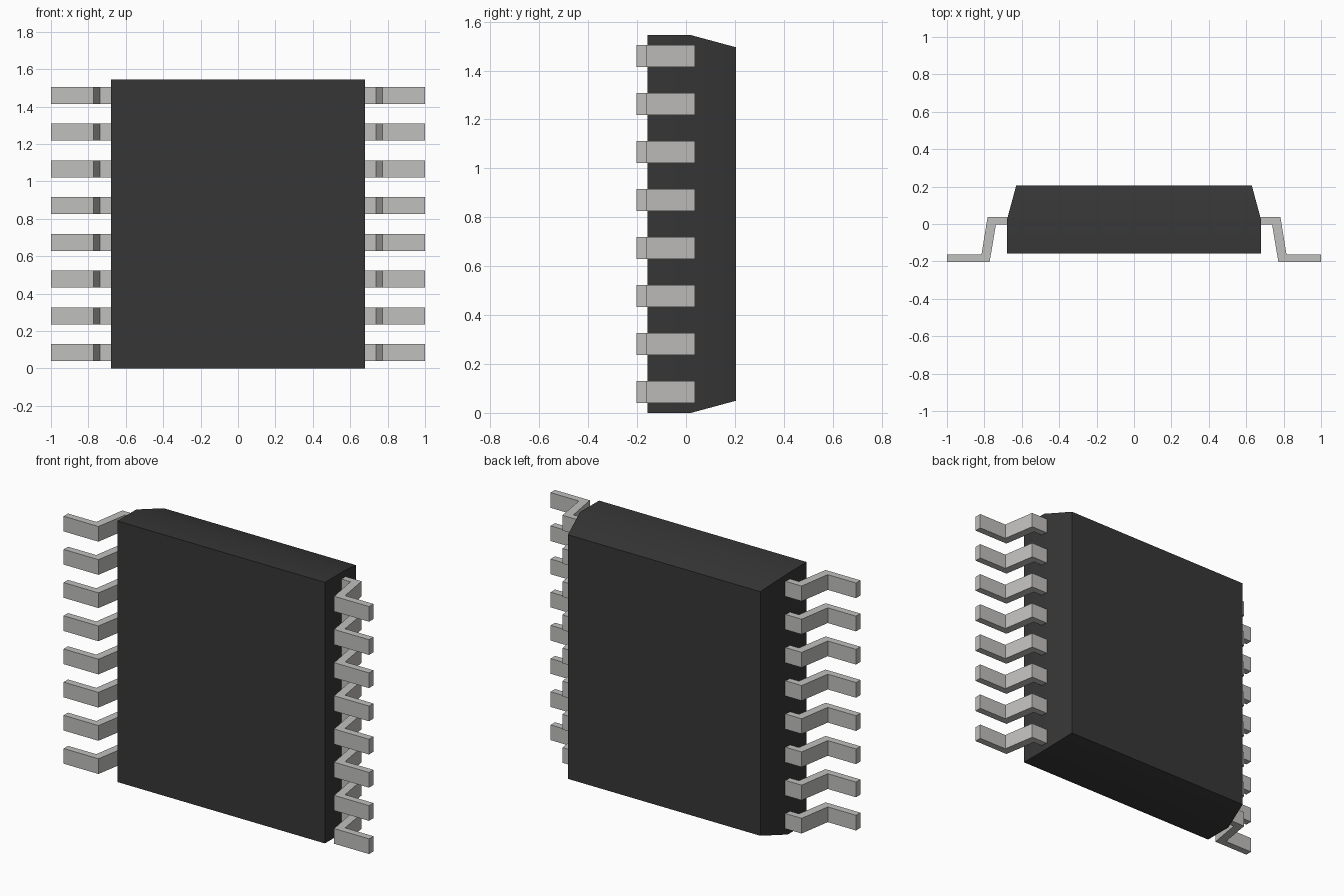
import bpy, bmesh

cube = bpy.data.objects.get("Cube")
if cube:
    bpy.data.objects.remove(cube)


def material(name, colour):
    mat = bpy.data.materials.new(name)
    mat.use_nodes = True
    mat.diffuse_color = colour
    mat.node_tree.nodes["Principled BSDF"].inputs["Base Color"].default_value = colour
    return mat


def finish(name, bm, mat):
    bmesh.ops.recalc_face_normals(bm, faces=bm.faces)
    mesh = bpy.data.meshes.new(name)
    bm.to_mesh(mesh)
    bm.free()
    mesh.materials.append(mat)
    obj = bpy.data.objects.new(name, mesh)
    bpy.context.collection.objects.link(obj)
    return obj


black = material("black plastic", (0.037, 0.037, 0.037, 1))
metal = material("grey metal", (0.53, 0.525, 0.515, 1))

HALF_W, HEIGHT, BEVEL = 0.68, 1.545, 0.05
PIN_COUNT, PIN_WIDTH, FIRST_PIN, LAST_PIN = 8, 0.09, 0.085, 1.46

# Package body: straight front half, sides tapering in toward the back
bm = bmesh.new()
rings = []
for y, inset in ((-0.158, 0), (0.02, 0), (0.205, BEVEL)):
    w, low, high = HALF_W - inset, inset, HEIGHT - inset
    rings.append([bm.verts.new((x, y, z))
                  for x, z in ((-w, low), (w, low), (w, high), (-w, high))])
for a, b in zip(rings, rings[1:]):
    for i in range(4):
        j = (i + 1) % 4
        bm.faces.new((a[i], a[j], b[j], b[i]))
bm.faces.new(rings[0])
bm.faces.new(rings[-1])
body = finish("package_body", bm, black)
bpy.ops.object.select_all(action="DESELECT")
body.select_set(True)
bpy.context.view_layer.objects.active = body
bpy.ops.object.shade_smooth_by_angle(angle=0.5)

# Gull-wing pin outline, running outward from inside the body
PROFILE = [(0.66, 0.037), (0.783, 0.037), (0.815, -0.162), (1, -0.162),
           (1, -0.203), (0.772, -0.203), (0.738, -0.002), (0.66, -0.002)]


def pin(name, side, z):
    bm = bmesh.new()
    face = bm.faces.new([bm.verts.new((side * x, y, z - PIN_WIDTH / 2))
                         for x, y in PROFILE])
    out = bmesh.ops.extrude_face_region(bm, geom=[face])
    top = [v for v in out["geom"] if isinstance(v, bmesh.types.BMVert)]
    bmesh.ops.translate(bm, verts=top, vec=(0, 0, PIN_WIDTH))
    finish(name, bm, metal)


for i in range(PIN_COUNT):
    z = FIRST_PIN + (LAST_PIN - FIRST_PIN) * i / (PIN_COUNT - 1)
    pin(f"left_pin_{i + 1}", 1, z)
    pin(f"right_pin_{i + 1}", -1, z)
